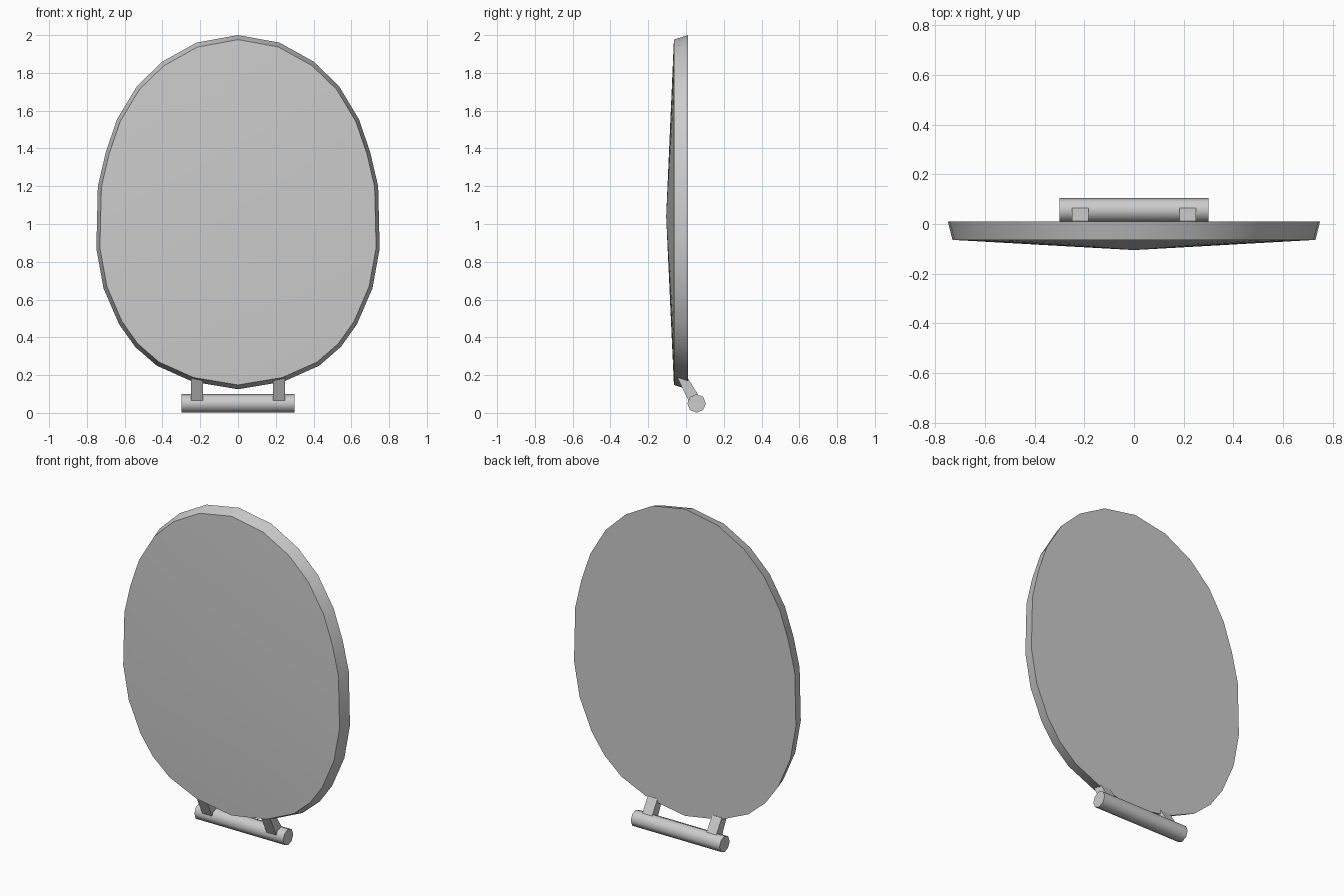
import bpy, bmesh, math

if "Cube" in bpy.data.objects:
    bpy.data.objects.remove(bpy.data.objects["Cube"])


def make_object(name, bm, angle=35):
    bmesh.ops.recalc_face_normals(bm, faces=bm.faces)
    mesh = bpy.data.meshes.new(name)
    bm.to_mesh(mesh)
    bm.free()
    obj = bpy.data.objects.new(name, mesh)
    bpy.context.collection.objects.link(obj)
    bpy.ops.object.select_all(action='DESELECT')
    obj.select_set(True)
    bpy.context.view_layer.objects.active = obj
    bpy.ops.object.shade_smooth_by_angle(angle=math.radians(angle))
    return obj


# Lid: oval outline (right half, mirrored), tapered rim and shallow domed front
CENTRE_Z = 1.04
half = [(0, 2.0), (0.22, 1.96), (0.40, 1.86), (0.535, 1.73), (0.64, 1.555),
        (0.70, 1.38), (0.742, 1.20), (0.75, 0.87), (0.712, 0.66),
        (0.63, 0.47), (0.545, 0.35), (0.43, 0.25), (0.24, 0.165), (0, 0.125)]
outline = half + [(-x, z) for x, z in reversed(half[1:-1])]

bm = bmesh.new()


def ring(scale, y):
    return [bm.verts.new((x * scale, y, CENTRE_Z + (z - CENTRE_Z) * scale))
            for x, z in outline]


back, front = ring(1.0, 0.01), ring(0.975, -0.064)
apex = bm.verts.new((0, -0.105, CENTRE_Z))
n = len(outline)
for i in range(n):
    j = (i + 1) % n
    bm.faces.new((back[i], back[j], front[j], front[i]))
    bm.faces.new((front[i], front[j], apex))
bm.faces.new(back)
make_object("lid", bm)

# Hinge bar lying along x
bpy.ops.mesh.primitive_cylinder_add(
    vertices=8, radius=0.049, depth=0.6, location=(0, 0.056, 0.05),
    rotation=(0, math.pi / 2, 0))
bpy.context.object.name = "hinge_bar"
bpy.ops.object.shade_smooth_by_angle(angle=math.radians(50))

# Slanted hinge arms joining the bar to the lid
arm = [(-0.045, 0.185), (0.012, 0.18), (0.068, 0.09), (0.02, 0.05)]
for side, cx in (("left", -0.217), ("right", 0.217)):
    bm = bmesh.new()
    a = [bm.verts.new((cx - 0.033, y, z)) for y, z in arm]
    b = [bm.verts.new((cx + 0.033, y, z)) for y, z in arm]
    bm.faces.new(a)
    bm.faces.new(b)
    for i in range(4):
        j = (i + 1) % 4
        bm.faces.new((a[i], a[j], b[j], b[i]))
    make_object(side + "_hinge_arm", bm)
